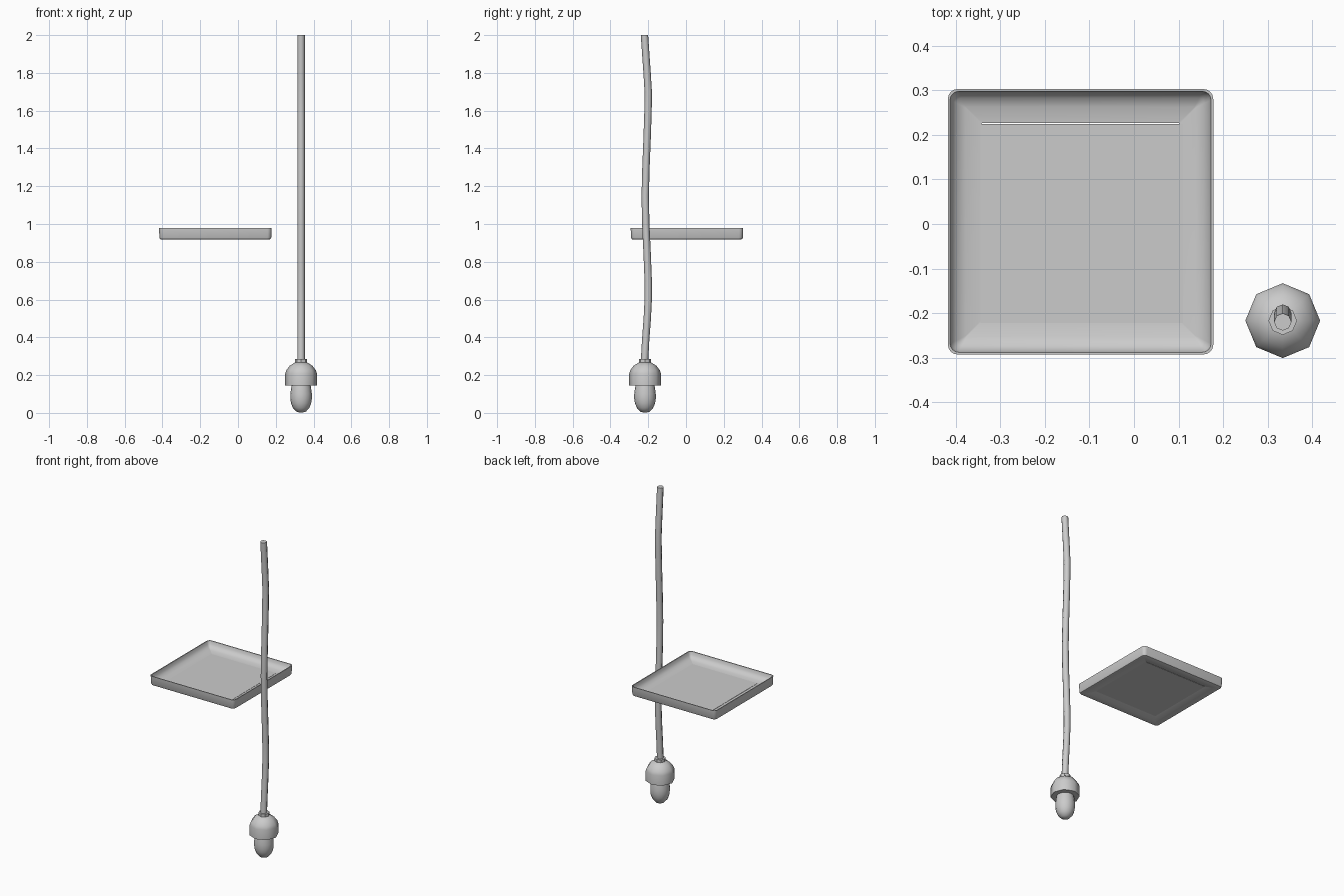
import bpy, bmesh
from math import sin, cos, pi, radians

if "Cube" in bpy.data.objects:
    bpy.data.objects.remove(bpy.data.objects["Cube"])

LAMP_X, LAMP_Y = 0.334, -0.217


def loft(name, rings, angle=35, closed=False):
    """Skin a list of equal-length rings; cap the ends unless closed."""
    bm = bmesh.new()
    loops = [[bm.verts.new(p) for p in r] for r in rings]
    pairs = list(zip(loops, loops[1:]))
    if closed:
        pairs.append((loops[-1], loops[0]))
    for a, b in pairs:
        n = len(a)
        for i in range(n):
            j = (i + 1) % n
            bm.faces.new((a[i], a[j], b[j], b[i]))
    if not closed:
        bm.faces.new(loops[0][::-1])
        bm.faces.new(loops[-1])
    bmesh.ops.recalc_face_normals(bm, faces=bm.faces)
    me = bpy.data.meshes.new(name)
    bm.to_mesh(me)
    bm.free()
    ob = bpy.data.objects.new(name, me)
    bpy.context.collection.objects.link(ob)
    bpy.ops.object.select_all(action='DESELECT')
    ob.select_set(True)
    bpy.context.view_layer.objects.active = ob
    bpy.ops.object.shade_smooth_by_angle(angle=radians(angle))
    return ob


def circle(r, z, sides=8, x=LAMP_X, y=LAMP_Y):
    return [(x + r * cos(2 * pi * i / sides), y + r * sin(2 * pi * i / sides), z)
            for i in range(sides)]


def lathe(name, profile, sides=8, angle=50):
    return loft(name, [circle(r, z, sides) for r, z in profile], angle)


def rounded_square(inset, z, steps=4):
    """Tray outline moved inward by inset, with rounded corners."""
    cx, cy, h = -0.120, 0.005, 0.298 - inset
    rad = max(0.022 - inset * 0.5, 0.002)
    pts = []
    for q, (sx, sy) in enumerate(((1, 1), (-1, 1), (-1, -1), (1, -1))):
        for k in range(steps + 1):
            a = pi / 2 * (q + k / steps)
            pts.append((cx + sx * (h - rad) + rad * cos(a),
                        cy + sy * (h - rad) + rad * sin(a), z))
    return pts


# tray frame: thin turned-up rim with a hollow underside
tray_profile = [(0.0, 0.978), (0.002, 0.928), (0.006, 0.920), (0.014, 0.917),
                (0.045, 0.921), (0.076, 0.930),
                (0.076, 0.934), (0.040, 0.937), (0.020, 0.946),
                (0.009, 0.960), (0.005, 0.978)]
loft("tray_frame", [rounded_square(d, z) for d, z in tray_profile], 40, closed=True)

# flat panel in the tray
bpy.ops.mesh.primitive_cube_add(size=1, location=(-0.1175, 0.0015, 0.933))
panel = bpy.context.object
panel.name = "tray_panel"
panel.scale = (0.455, 0.447, 0.006)

# hanging cord with a gentle sway in y
cord_path = [(0.27, -0.220), (0.38, -0.214), (0.50, -0.205), (0.60, -0.200),
             (0.70, -0.200), (0.85, -0.206), (1.00, -0.213), (1.15, -0.216),
             (1.30, -0.212), (1.45, -0.206), (1.60, -0.201), (1.70, -0.200),
             (1.80, -0.206), (1.90, -0.213), (2.00, -0.220)]
loft("cord", [circle(0.0195, z, 8, y=y) for z, y in cord_path], 50)

# eight-sided collar and shade
lathe("collar", [(0.032, 0.262), (0.032, 0.285)], 8, 30)
lathe("lamp_shade", [(0.084, 0.145), (0.084, 0.208), (0.078, 0.226),
                     (0.060, 0.250), (0.032, 0.267)])

# bulb
lathe("bulb", [(0.006, 0.001), (0.026, 0.007), (0.043, 0.026), (0.053, 0.050),
               (0.057, 0.075), (0.057, 0.100), (0.053, 0.130), (0.049, 0.155)], 16)
